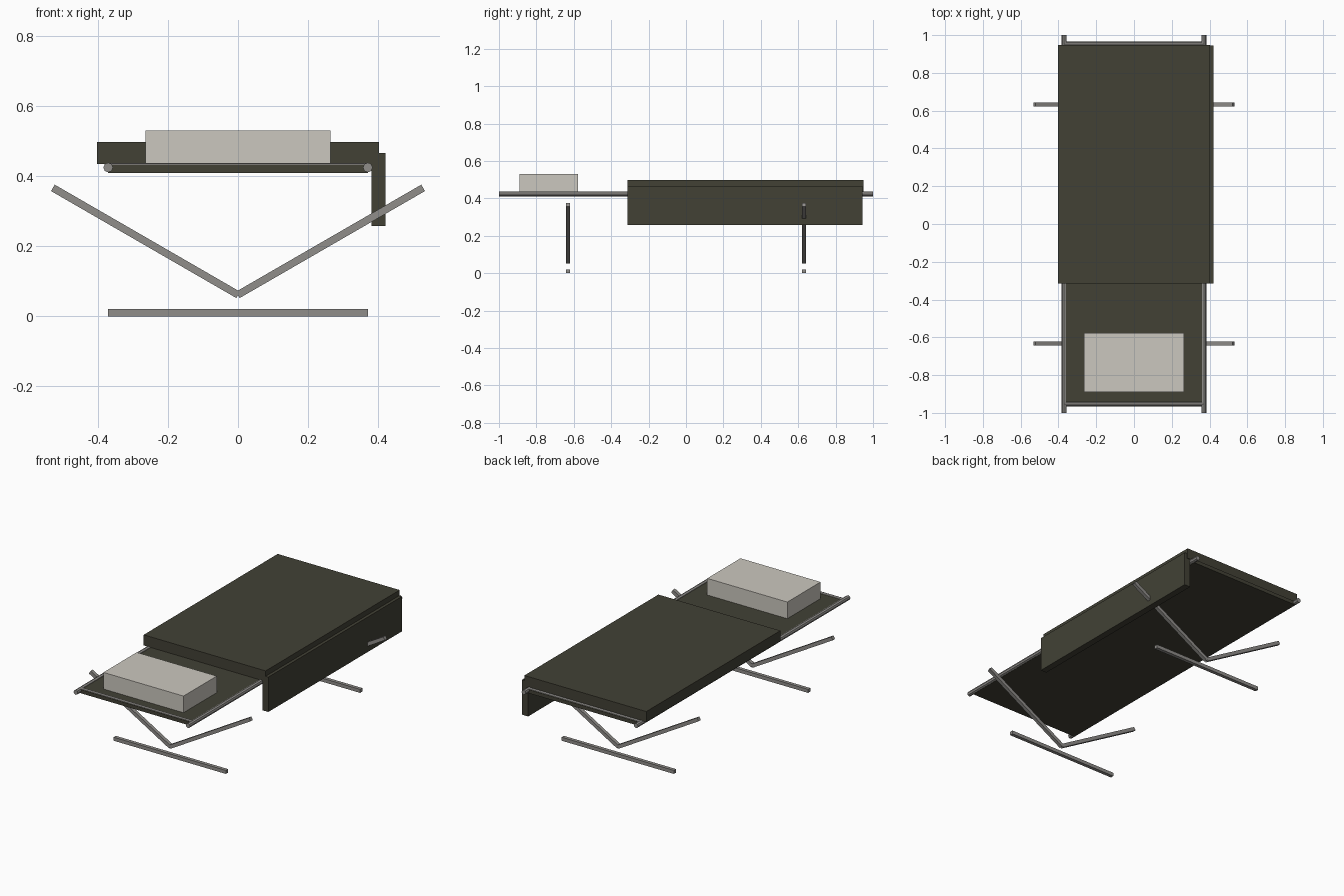
import bpy, math
from mathutils import Vector

if "Cube" in bpy.data.objects:
    bpy.data.objects.remove(bpy.data.objects["Cube"])


def material(name, rgb):
    m = bpy.data.materials.new(name)
    m.diffuse_color = (*rgb, 1)
    m.use_nodes = True
    m.node_tree.nodes["Principled BSDF"].inputs["Base Color"].default_value = m.diffuse_color
    return m


METAL = material("grey metal", (0.28, 0.27, 0.255))
OLIVE = material("olive cloth", (0.054, 0.053, 0.036))
LINEN = material("pale linen", (0.60, 0.575, 0.52))


def box(name, lo, hi, mat, rot_y=0.0):
    lo, hi = Vector(lo), Vector(hi)
    bpy.ops.mesh.primitive_cube_add(size=1, location=(lo + hi) / 2, rotation=(0, rot_y, 0))
    ob = bpy.context.object
    ob.name = name
    ob.scale = hi - lo
    ob.data.materials.append(mat)
    return ob


def rod(name, a, b, radius, mat):
    a, b = Vector(a), Vector(b)
    bpy.ops.mesh.primitive_cylinder_add(vertices=8, radius=radius, depth=(b - a).length,
                                        location=(a + b) / 2)
    ob = bpy.context.object
    ob.name = name
    ob.rotation_euler = (b - a).to_track_quat('Z', 'Y').to_euler()
    ob.data.materials.append(mat)
    return ob


# Frame: two long rails and two end bars
for side, s in (("left", -1), ("right", 1)):
    rod(side + "_rail", (s * 0.37, -1, 0.424), (s * 0.37, 1, 0.424), 0.0138, METAL)
for end, s in (("front", -1), ("back", 1)):
    rod(end + "_end_bar", (-0.37, s * 0.953, 0.425), (0.37, s * 0.953, 0.425), 0.0125, METAL)

# Stretched canvas bed
box("canvas", (-0.37, -0.966, 0.409), (0.37, 0.966, 0.431), OLIVE)

# Blanket on top, with a flap hanging over the right side
box("blanket", (-0.402, -0.314, 0.434), (0.402, 0.948, 0.497), OLIVE)
box("blanket_flap", (0.38, -0.314, 0.257), (0.42, 0.944, 0.465), OLIVE)

# Pillow
box("pillow", (-0.264, -0.89, 0.43), (0.264, -0.577, 0.53), LINEN)

# Legs: V of two slanted bars above a floor bar, at each end
T = 0.0105
for end, y in (("front", -0.632), ("back", 0.632)):
    box(end + "_floor_bar", (-0.37, y - T, 0), (0.37, y + T, 2 * T), METAL)
    for side, s in (("left", -1), ("right", 1)):
        cx, cz, half = s * 0.2635, 0.2135, 0.305
        box(f"{end}_{side}_leg", (cx - half, y - T, cz - T), (cx + half, y + T, cz + T),
            METAL, -s * math.radians(30))
